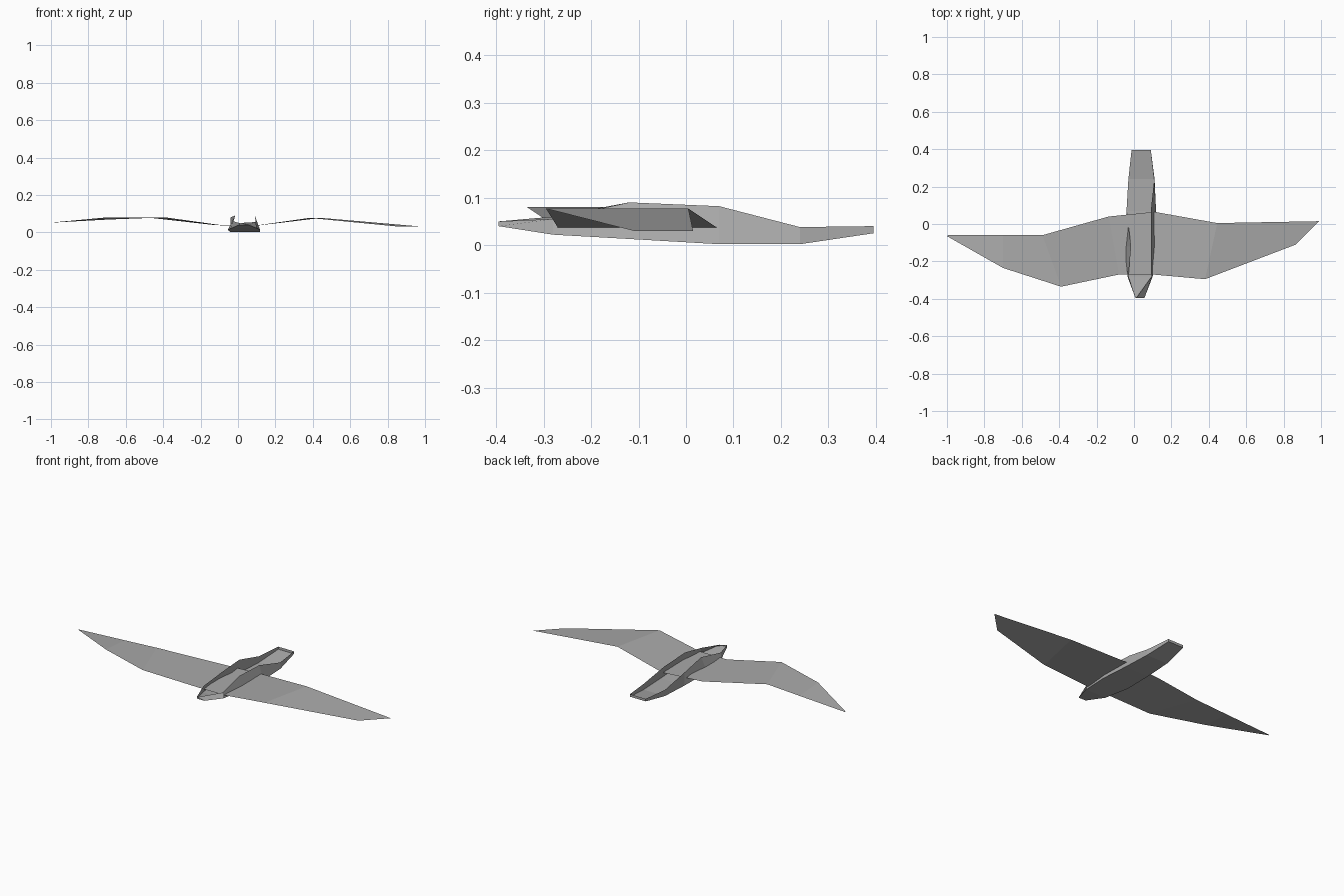
import bpy
import bmesh

cube = bpy.data.objects.get("Cube")
if cube:
    bpy.data.objects.remove(cube, do_unlink=True)

# One plain grey for the whole glider
grey = bpy.data.materials.new("plain grey")
grey.use_nodes = True
COLOUR = (0.4, 0.4, 0.4, 1)
grey.diffuse_color = COLOUR
grey.node_tree.nodes["Principled BSDF"].inputs["Base Color"].default_value = COLOUR


def strip_mesh(name, rows, cap_ends=False):
    """Skin a sheet over rows of points, flat shaded."""
    bm = bmesh.new()
    loops = [[bm.verts.new(p) for p in row] for row in rows]
    for a, b in zip(loops, loops[1:]):
        for i in range(len(a) - 1):
            bm.faces.new((a[i], a[i + 1], b[i + 1], b[i]))
    if cap_ends:
        for row in (loops[0], loops[-1]):
            bm.faces.new(row)
    bm.normal_update()
    mesh = bpy.data.meshes.new(name)
    bm.to_mesh(mesh)
    bm.free()
    mesh.materials.append(grey)
    obj = bpy.data.objects.new(name, mesh)
    bpy.context.collection.objects.link(obj)
    return obj


# Open hull: y, floor (left x, right x, z), one rim (x, z), other rim (x, z)
stations = [
    (-0.395, (0.007, 0.056, 0.04), (0.007, 0.05), (0.012, 0.05)),
    (-0.28, (-0.035, 0.10, 0.022), (-0.03, 0.06), (0.095, 0.055)),
    (-0.12, (-0.055, 0.118, 0.013), (-0.015, 0.09), (0.09, 0.09)),
    (0.07, (-0.04, 0.118, 0.002), (-0.04, 0.08), (0.09, 0.082)),
    (0.24, (-0.03, 0.11, 0.002), (-0.03, 0.038), (0.108, 0.038)),
    (0.395, (-0.013, 0.09, 0.025), (-0.013, 0.04), (0.09, 0.04)),
]
strip_mesh("hull", [
    [(ra[0], y, ra[1]), (f[0], y, f[2]), (f[1], y, f[2]), (rb[0], y, rb[1])]
    for y, f, ra, rb in stations], cap_ends=True)

# Thin wing sheet through the hull: leading point, trailing point per rib
ribs = [
    ((-1.0, -0.065, 0.052), (-0.995, -0.06, 0.052)),
    ((-0.70, -0.235, 0.08), (-0.70, -0.06, 0.068)),
    ((-0.39, -0.335, 0.08), (-0.49, -0.06, 0.08)),
    ((-0.08, -0.27, 0.037), (-0.135, 0.04, 0.04)),
    ((0.10, -0.27, 0.037), (0.11, 0.065, 0.037)),
    ((0.38, -0.295, 0.077), (0.445, 0.005, 0.077)),
    ((0.865, -0.11, 0.03), (0.99, 0.015, 0.03)),
]
strip_mesh("wings", [[trail, lead] for lead, trail in ribs])
